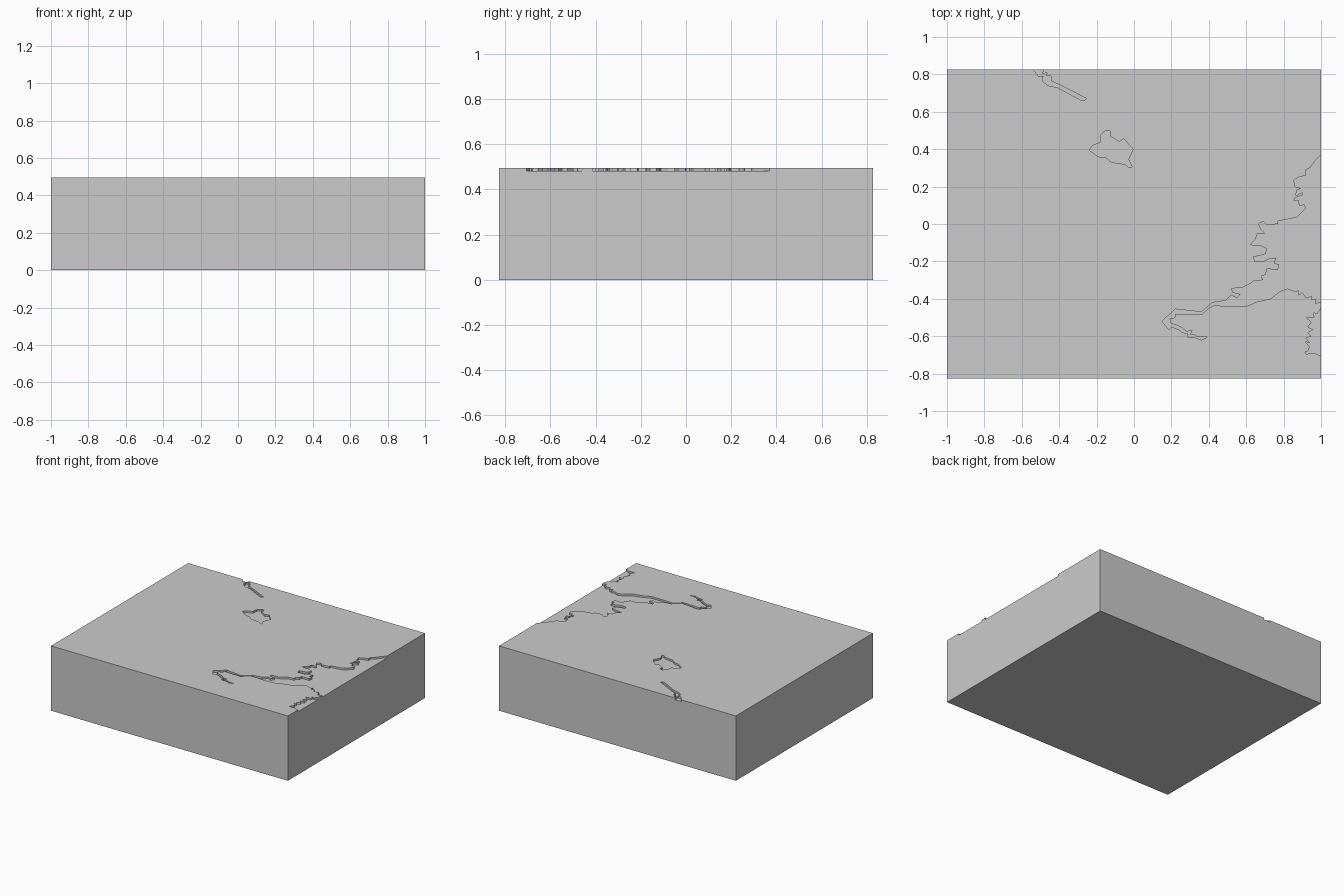
import bpy
import bmesh

HALF_X, HALF_Y, TOP, FLOOR = 1.0, 0.827, 0.495, 0.481


def prism(name, outline, z0, z1):
    """Straight-sided solid from a plan outline."""
    bm = bmesh.new()
    face = bm.faces.new([bm.verts.new((x, y, z0)) for x, y in outline])
    side = bmesh.ops.extrude_face_region(bm, geom=[face])
    verts = [v for v in side["geom"] if isinstance(v, bmesh.types.BMVert)]
    bmesh.ops.translate(bm, verts=verts, vec=(0, 0, z1 - z0))
    bmesh.ops.recalc_face_normals(bm, faces=bm.faces)
    mesh = bpy.data.meshes.new(name)
    bm.to_mesh(mesh)
    bm.free()
    obj = bpy.data.objects.new(name, mesh)
    bpy.context.collection.objects.link(obj)
    return obj


# Terrain block
block = prism("terrain_block", [(-HALF_X, -HALF_Y), (HALF_X, -HALF_Y),
                                (HALF_X, HALF_Y), (-HALF_X, HALF_Y)], 0, TOP)

# Northern shore of the bay, from the right edge to the head of the inlet
north_shore = [
    (1.1, .37), (1.0, .37), (.97, .34), (.94, .30), (.92, .29), (.92, .26),
    (.88, .25), (.855, .235), (.86, .20), (.895, .19), (.87, .18), (.865, .15),
    (.90, .17), (.905, .155), (.86, .14), (.855, .125), (.88, .13), (.885, .10),
    (.91, .105), (.92, .085), (.87, .035), (.77, .015), (.77, .0), (.71, -.005),
    (.69, .015), (.665, .0), (.68, -.03), (.70, -.05), (.66, -.05), (.65, -.08),
    (.62, -.11), (.68, -.115), (.71, -.13), (.705, -.16), (.67, -.17),
    (.64, -.175), (.645, -.20), (.69, -.20), (.72, -.185), (.76, -.18),
    (.75, -.21), (.775, -.215), (.77, -.245), (.71, -.24), (.705, -.27),
    (.68, -.28), (.69, -.30), (.64, -.305), (.62, -.32), (.58, -.34),
    (.52, -.345), (.53, -.365), (.57, -.375), (.55, -.395), (.52, -.38),
    (.49, -.41), (.42, -.42), (.36, -.47), (.22, -.455), (.20, -.475),
    (.17, -.50), (.15, -.52)]

# Inlet tip and southern shore, back out to the right edge
south_shore = [
    (.185, -.565), (.20, -.55), (.24, -.565), (.26, -.58), (.29, -.585),
    (.285, -.605), (.32, -.605), (.36, -.62), (.39, -.605), (.34, -.605),
    (.32, -.59), (.30, -.59), (.31, -.57), (.28, -.575), (.25, -.55),
    (.195, -.53), (.19, -.505), (.22, -.50), (.22, -.48), (.36, -.485),
    (.40, -.45), (.43, -.435), (.50, -.44), (.60, -.44), (.66, -.415),
    (.73, -.40), (.78, -.36), (.82, -.345), (.86, -.36), (.88, -.355),
    (.88, -.38), (.90, -.365), (.92, -.395), (.95, -.385), (.95, -.405),
    (.97, -.40), (.97, -.425), (1.0, -.415), (1.1, -.415)]

# Small bay at the front right
south_bay = [
    (1.1, -.45), (1.0, -.45), (.98, -.48), (.96, -.475), (.965, -.50),
    (.92, -.50), (.95, -.525), (.93, -.55), (.96, -.565), (.93, -.58),
    (.95, -.60), (.92, -.61), (.94, -.635), (.915, -.63), (.94, -.655),
    (.93, -.68), (.915, -.685), (.92, -.695), (.96, -.69), (1.0, -.705),
    (1.1, -.705)]

# Central lake
lake = [
    (-.15, .50), (-.125, .495), (-.13, .47), (-.08, .44), (-.055, .455),
    (-.005, .40), (-.03, .345), (-.01, .305), (-.03, .305), (-.05, .32),
    (-.12, .33), (-.15, .355), (-.19, .36), (-.24, .395), (-.22, .42),
    (-.18, .435), (-.175, .48)]

# Narrow channel at the back edge
channel = [
    (-.54, .9), (-.54, .827), (-.51, .79), (-.485, .79), (-.49, .765),
    (-.46, .74), (-.41, .73), (-.28, .66), (-.265, .66), (-.255, .672),
    (-.40, .745), (-.445, .765), (-.445, .79), (-.47, .79), (-.465, .81),
    (-.49, .80), (-.485, .827), (-.485, .9)]

# Sink each water area slightly below the land surface
waters = {"bay": north_shore + south_shore, "south_bay": south_bay,
          "lake": lake, "channel": channel}
bpy.context.view_layer.objects.active = block
for name, outline in waters.items():
    cutter = prism(name + "_cutter", outline, FLOOR, TOP + 0.1)
    cutter.hide_render = True
    mod = block.modifiers.new(name, "BOOLEAN")
    mod.operation = "DIFFERENCE"
    mod.solver = "EXACT"
    mod.object = cutter
    bpy.ops.object.modifier_apply(modifier=mod.name)
    bpy.data.objects.remove(cutter)
